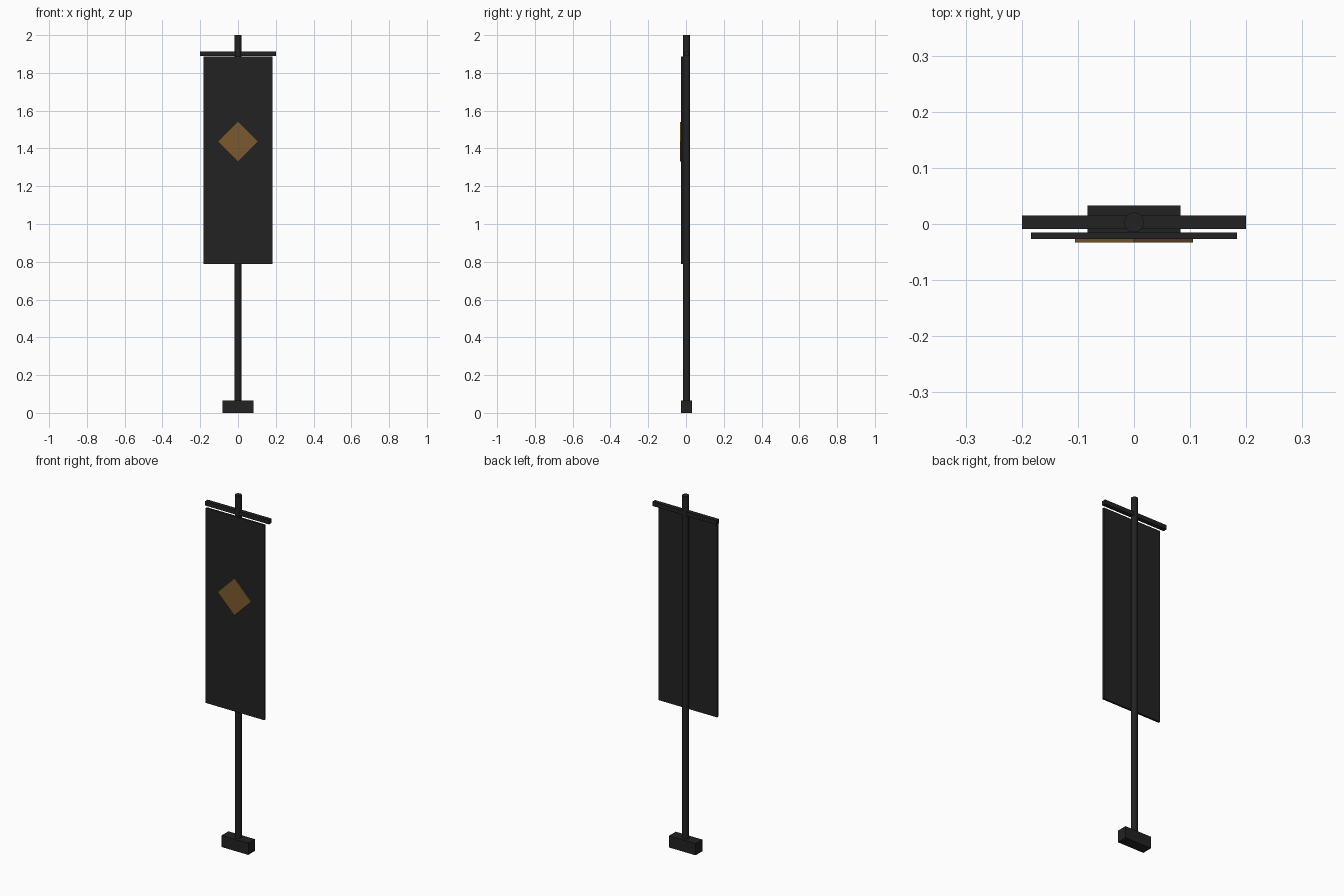
import bpy
import math

if "Cube" in bpy.data.objects:
    bpy.data.objects.remove(bpy.data.objects["Cube"])


def material(name, color):
    m = bpy.data.materials.new(name)
    m.diffuse_color = (*color, 1)
    m.use_nodes = True
    m.node_tree.nodes["Principled BSDF"].inputs["Base Color"].default_value = m.diffuse_color
    return m


charcoal = material("charcoal", (0.016, 0.016, 0.016))
bronze = material("bronze", (0.20, 0.10, 0.03))
AXIS_Y = 0.003  # depth of the pole axis


def box(name, size, center, mat, tilt=0):
    bpy.ops.mesh.primitive_cube_add(size=1, location=center, rotation=(0, tilt, 0))
    ob = bpy.context.object
    ob.name = name
    ob.scale = size
    ob.data.materials.append(mat)
    return ob


# Foot block
box("base", (0.166, 0.06, 0.066), (0, AXIS_Y, 0.033), charcoal)

# Upright pole
bpy.ops.mesh.primitive_cylinder_add(vertices=12, radius=0.018, depth=1.98,
                                    location=(0, AXIS_Y, 1.01))
pole = bpy.context.object
pole.name = "pole"
pole.data.materials.append(charcoal)

# Horizontal bar above the cloth
box("crossbar", (0.4, 0.024, 0.024), (0, AXIS_Y, 1.902), charcoal)

# Hanging cloth panel
box("banner", (0.367, 0.012, 1.1), (0, -0.021, 1.337), charcoal)

# Diamond emblem on the cloth
side = 0.105 * math.sqrt(2)
box("emblem", (side, 0.006, side), (0, -0.03, 1.436), bronze, math.pi / 4)
